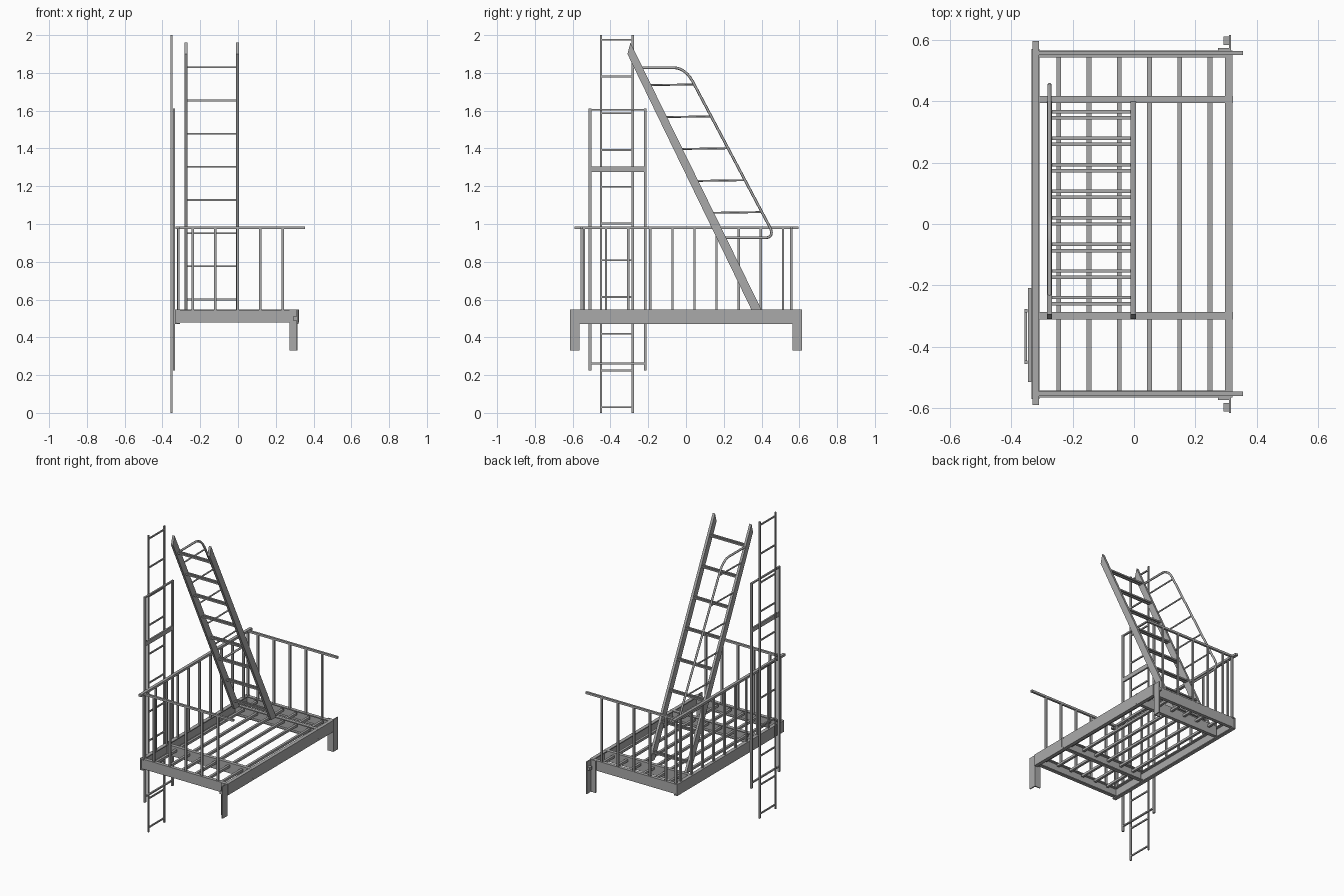
import bpy, bmesh
from mathutils import Vector

if "Cube" in bpy.data.objects:
    bpy.data.objects.remove(bpy.data.objects["Cube"])

steel = bpy.data.materials.new("grey_steel")
steel.use_nodes = True
GREY = (0.4, 0.4, 0.4, 1)
steel.diffuse_color = GREY
steel.node_tree.nodes["Principled BSDF"].inputs["Base Color"].default_value = GREY


def finish(name, bm):
    bmesh.ops.recalc_face_normals(bm, faces=bm.faces)
    mesh = bpy.data.meshes.new(name)
    bm.to_mesh(mesh)
    bm.free()
    mesh.materials.append(steel)
    obj = bpy.data.objects.new(name, mesh)
    bpy.context.collection.objects.link(obj)
    return obj


def boxes(name, bounds):
    """Boxes given as (low corner, high corner) joined into one part."""
    bm = bmesh.new()
    for low, high in bounds:
        low, high = Vector(low), Vector(high)
        verts = bmesh.ops.create_cube(bm, size=1)["verts"]
        for v in verts:
            v.co = (low + high) / 2 + v.co * (high - low)
    return finish(name, bm)


def bar(centre, size):
    c, s = Vector(centre), Vector(size) / 2
    return c - s, c + s


def prism(name, points, x0, x1):
    """Profile in the yz plane extruded along x."""
    bm = bmesh.new()
    face = bm.faces.new([bm.verts.new((x0, y, z)) for y, z in points])
    new = bmesh.ops.extrude_face_region(bm, geom=[face])["geom"]
    bmesh.ops.translate(bm, vec=(x1 - x0, 0, 0),
                        verts=[g for g in new if isinstance(g, bmesh.types.BMVert)])
    return finish(name, bm)


def channel(name, axis, inner, outer, start, end, low, high):
    """C-section beam with its web on the outer side."""
    t = 0.007
    web = outer + (t if inner > outer else -t)

    def piece(a, b, z0, z1):
        a, b = min(a, b), max(a, b)
        if axis == "y":
            return (a, start, z0), (b, end, z1)
        return (start, a, z0), (end, b, z1)

    boxes(name, [piece(outer, web, low, high),
                 piece(outer, inner, high - t, high),
                 piece(outer, inner, low, low + t)])


# Platform frame
channel("wall_beam", "y", -0.308, -0.333, -0.57, 0.57, 0.47, 0.547)
channel("outer_beam", "y", 0.297, 0.321, -0.565, 0.565, 0.47, 0.547)
channel("front_beam", "x", -0.542, -0.565, -0.325, 0.32, 0.478, 0.545)
channel("back_beam", "x", 0.542, 0.565, -0.325, 0.32, 0.478, 0.545)
channel("front_cross_beam", "x", -0.287, -0.311, -0.31, 0.322, 0.478, 0.548)
channel("back_cross_beam", "x", 0.394, 0.417, -0.31, 0.322, 0.478, 0.548)

# Floor slats
boxes("floor_slats", [bar((-0.245 + 0.0985 * i, 0, 0.525), (0.016, 1.09, 0.016))
                      for i in range(6)])

# Angle-section legs at the outer corners
for side, name in ((-1, "front_leg"), (1, "back_leg")):
    boxes(name, [bar((0.312, side * 0.59, 0.438), (0.007, 0.05, 0.217)),
                 bar((0.294, side * 0.569, 0.438), (0.042, 0.007, 0.217)),
                 bar((0.3, side * 0.597, 0.5), (0.018, 0.028, 0.02))])

# Guard rails with balusters
boxes("wall_guard_rail", [bar((-0.32, 0.003, 0.98), (0.02, 1.185, 0.015))])
boxes("wall_balusters", [bar((-0.318, -0.54 + 0.117 * i, 0.76), (0.012, 0.012, 0.44))
                         for i in range(10)])
for y, name in ((-0.553, "front"), (0.557, "back")):
    boxes(name + "_guard_rail", [bar((0.015, y, 0.98), (0.68, 0.014, 0.014))])
    xs = [-0.315] + [-0.24 + 0.1195 * i for i in range(5)]
    boxes(name + "_balusters", [bar((x, y, 0.76), (0.013, 0.012, 0.44)) for x in xs])

# Inclined stair ladder
stringer = [(-0.294, 1.96), (-0.31, 1.90), (0.347, 0.545), (0.4, 0.545)]
prism("right_stringer", stringer, -0.283, -0.267)
prism("left_stringer", stringer, -0.011, 0.006)
treads = []
for i in range(8):
    z = 0.6 + 0.1757 * i
    y = 0.356 - 0.0865 * i
    treads += [bar((-0.137, y + dy, z), (0.262, 0.011, 0.009)) for dy in (-0.01, 0.01)]
boxes("stair_treads", treads)


# Bent tube handrail beside the stair
def tube(name, points, radius, rounded):
    curve = bpy.data.curves.new(name, "CURVE")
    curve.dimensions = "3D"
    curve.bevel_depth = radius
    curve.bevel_resolution = 2
    curve.use_fill_caps = True
    curve.resolution_u = 6
    spline = curve.splines.new("BEZIER")
    spline.bezier_points.add(len(points) - 1)
    for p, co in zip(spline.bezier_points, points):
        p.co = co
        p.handle_left_type = p.handle_right_type = "VECTOR"
    for i, corner in rounded.items():
        # Pull the handles of a bend towards its corner
        a, b = spline.bezier_points[i], spline.bezier_points[i + 1]
        a.handle_left_type = a.handle_right_type = "FREE"
        b.handle_left_type = b.handle_right_type = "FREE"
        a.handle_left = a.co.lerp(spline.bezier_points[i - 1].co, 0.3)
        b.handle_right = b.co.lerp(spline.bezier_points[i + 2].co, 0.3)
        a.handle_right = a.co.lerp(Vector(corner), 0.6)
        b.handle_left = b.co.lerp(Vector(corner), 0.6)
    curve.materials.append(steel)
    obj = bpy.data.objects.new(name, curve)
    bpy.context.collection.objects.link(obj)


RX = -0.275
path = [(RX, y, z) for y, z in ((-0.235, 1.827), (-0.06, 1.827), (0.035, 1.755),
                                (0.443, 0.985), (0.42, 0.927), (0.2, 0.927))]
tube("stair_handrail", path, 0.007,
     {1: (RX, -0.003, 1.827), 3: (RX, 0.474, 0.927)})
for i in range(5):
    z = 1.735 - 0.169 * i
    y0 = -0.294 + (1.96 - z) * 0.488 - 0.02
    y1 = 0.035 + (1.755 - z) * 0.53
    tube("handrail_strut", [(RX, y0, z), (RX, y1, z + 0.004)], 0.005, {})

# Vertical drop ladder
boxes("drop_ladder_sides", [bar((-0.352, y, 1.0), (0.009, 0.011, 2.0))
                            for y in (-0.45, -0.282)])
boxes("drop_ladder_rungs", [bar((-0.352, -0.366, 0.03 + 0.1945 * i), (0.008, 0.168, 0.009))
                            for i in range(11)])

# Guide frame holding the drop ladder
boxes("ladder_guide", [bar((-0.339, y, 0.918), (0.012, 0.014, 1.385))
                       for y in (-0.508, -0.215)]
      + [bar((-0.339, -0.362, z), (0.011, 0.293, h))
         for z, h in ((1.605, 0.01), (1.291, 0.029), (0.262, 0.009))])
